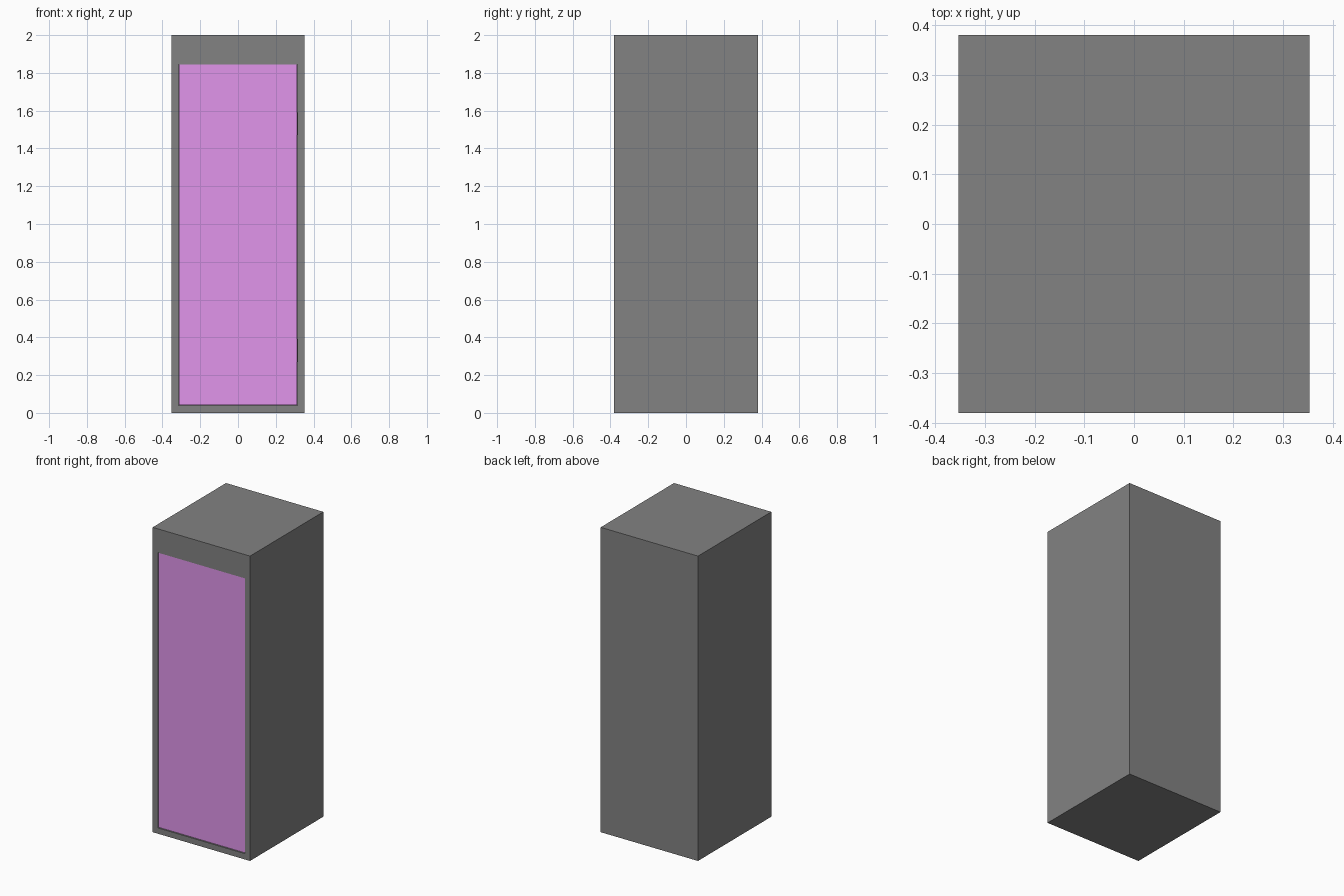
import bpy
import math

if "Cube" in bpy.data.objects:
    bpy.data.objects.remove(bpy.data.objects["Cube"])


def material(name, colour):
    mat = bpy.data.materials.new(name)
    mat.diffuse_color = (*colour, 1)
    mat.use_nodes = True
    mat.node_tree.nodes["Principled BSDF"].inputs["Base Color"].default_value = mat.diffuse_color
    return mat


grey = material("dark_grey", (0.225, 0.225, 0.225))
pink = material("door_pink", (0.75, 0.30, 0.83))


def finish(ob, name, mat):
    ob.name = name
    ob.data.materials.append(mat)
    return ob


def box(name, x, y, z, mat=grey):
    """Axis-aligned box from (min, max) ranges."""
    r = (x, y, z)
    bpy.ops.mesh.primitive_cube_add(size=1, location=[(a + b) / 2 for a, b in r])
    ob = bpy.context.object
    ob.scale = [b - a for a, b in r]
    bpy.ops.object.transform_apply(location=False, rotation=False, scale=True)
    return finish(ob, name, mat)


def cylinder(name, radius, depth, location, rotation=(0, 0, 0)):
    bpy.ops.mesh.primitive_cylinder_add(vertices=16, radius=radius, depth=depth,
                                        location=location, rotation=rotation)
    bpy.ops.object.shade_smooth_by_angle()
    return finish(bpy.context.object, name, grey)


def cut(target, cutter):
    mod = target.modifiers.new("cut", 'BOOLEAN')
    mod.operation = 'DIFFERENCE'
    mod.solver = 'EXACT'
    mod.object = cutter
    cutter.hide_render = True
    cutter.hide_set(True)


# Hollow cabinet, open at the front
cabinet = box("cabinet_body", (-0.353, 0.353), (-0.38, 0.38), (0, 2))
cut(cabinet, box("cavity_cutter", (-0.316, 0.316), (-0.5, 0.345), (0.038, 1.844)))

# Door panel, set just behind the front rim with a thin gap at the sides
door = box("door", (-0.313, 0.313), (-0.375, -0.345), (0.041, 1.8435), pink)

# Hinge barrels tucked behind the door's right edge
for label, z in (("lower", 0.33), ("upper", 1.53)):
    cylinder(label + "_hinge", 0.006, 0.12, (0.308, -0.366, z))

# Inner door knob near the left edge
cylinder("inner_knob", 0.03, 0.03, (-0.25, -0.332, 0.9), (math.pi / 2, 0, 0))
